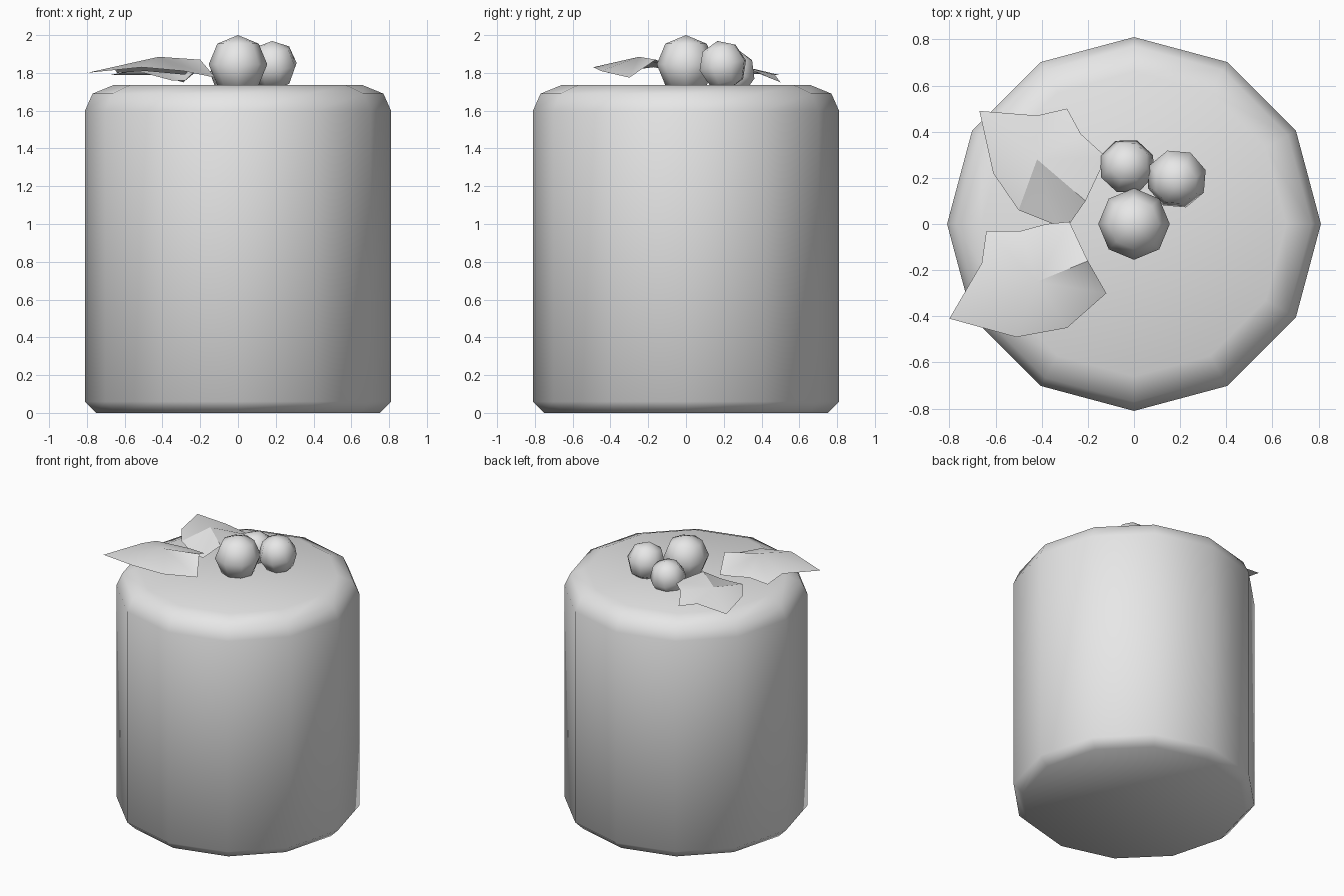
import bpy, bmesh
from math import sin, cos, pi, radians
from mathutils import Matrix, Euler

cube = bpy.data.objects.get("Cube")
if cube:
    bpy.data.objects.remove(cube)

# One plain grey for every part
grey = bpy.data.materials.new("plain_grey")
grey.use_nodes = True
colour = (0.8, 0.8, 0.8, 1)
grey.diffuse_color = colour
grey.node_tree.nodes["Principled BSDF"].inputs["Base Color"].default_value = colour


def finish(name, bm, angle=None, solid=True):
    """Turn a bmesh into a named object, smooth up to the given angle."""
    if solid:
        bmesh.ops.recalc_face_normals(bm, faces=bm.faces)
    mesh = bpy.data.meshes.new(name)
    bm.to_mesh(mesh)
    bm.free()
    mesh.materials.append(grey)
    obj = bpy.data.objects.new(name, mesh)
    bpy.context.collection.objects.link(obj)
    mesh.polygons.foreach_set("use_smooth", [True] * len(mesh.polygons))
    if angle:
        bpy.ops.object.select_all(action='DESELECT')
        obj.select_set(True)
        bpy.context.view_layer.objects.active = obj
        bpy.ops.object.shade_smooth_by_angle(angle=radians(angle))
    return obj


def lathe(name, profile, sides):
    """Spin a (radius, height) profile into a capped solid."""
    bm = bmesh.new()
    rings = [[bm.verts.new((r * cos(2 * pi * i / sides), r * sin(2 * pi * i / sides), z))
              for i in range(sides)] for r, z in profile]
    for low, high in zip(rings, rings[1:]):
        for i in range(sides):
            j = (i + 1) % sides
            bm.faces.new((low[i], low[j], high[j], high[i]))
    bm.faces.new(rings[0])
    bm.faces.new(rings[-1])
    return finish(name, bm)


def berry(name, centre, radius, tilt):
    bm = bmesh.new()
    matrix = Matrix.Translation(centre) @ Euler(tilt).to_matrix().to_4x4()
    bmesh.ops.create_uvsphere(bm, u_segments=8, v_segments=4, radius=radius, matrix=matrix)
    return finish(name, bm)


def leaf(name, middle, outline):
    """Fan of facets around a raised point on the midrib; outline runs anticlockwise."""
    bm = bmesh.new()
    hub = bm.verts.new(middle)
    edge = [bm.verts.new(p) for p in outline]
    for i, v in enumerate(edge):
        bm.faces.new((hub, v, edge[(i + 1) % len(edge)]))
    return finish(name, bm, 20, solid=False)


# Twelve-sided cake with a rounded upper rim and a narrow lower bevel
lathe("cake_body",
      [(0.75, 0), (0.81, 0.06), (0.81, 1.6), (0.77, 1.69), (0.66, 1.735)], 12)

# Three berries clustered on top
berry("berry_front", (0, 0, 1.845), 0.155, (0, 0, 0))
berry("berry_side", (0.185, 0.195, 1.84), 0.132, (0.2, -0.1, 0.3))
berry("berry_back", (-0.03, 0.25, 1.8), 0.124, (-0.2, 0.15, 0.4))

# Two jagged leaves folded along the midrib
leaf("leaf_front", (-0.42, -0.25, 1.885), [
    (-0.8, -0.41, 1.8), (-0.51, -0.49, 1.83), (-0.29, -0.45, 1.81),
    (-0.12, -0.3, 1.775), (-0.2, -0.16, 1.87), (-0.28, 0.01, 1.79),
    (-0.38, 0, 1.8), (-0.49, -0.03, 1.81), (-0.64, -0.03, 1.8),
    (-0.66, -0.17, 1.83)])
leaf("leaf_back", (-0.42, 0.28, 1.84), [
    (-0.67, 0.49, 1.79), (-0.61, 0.22, 1.8), (-0.5, 0.06, 1.8),
    (-0.35, 0, 1.76), (-0.28, 0, 1.76), (-0.21, 0.1, 1.83),
    (-0.12, 0.29, 1.8), (-0.23, 0.39, 1.8), (-0.29, 0.5, 1.75),
    (-0.42, 0.47, 1.79)])
